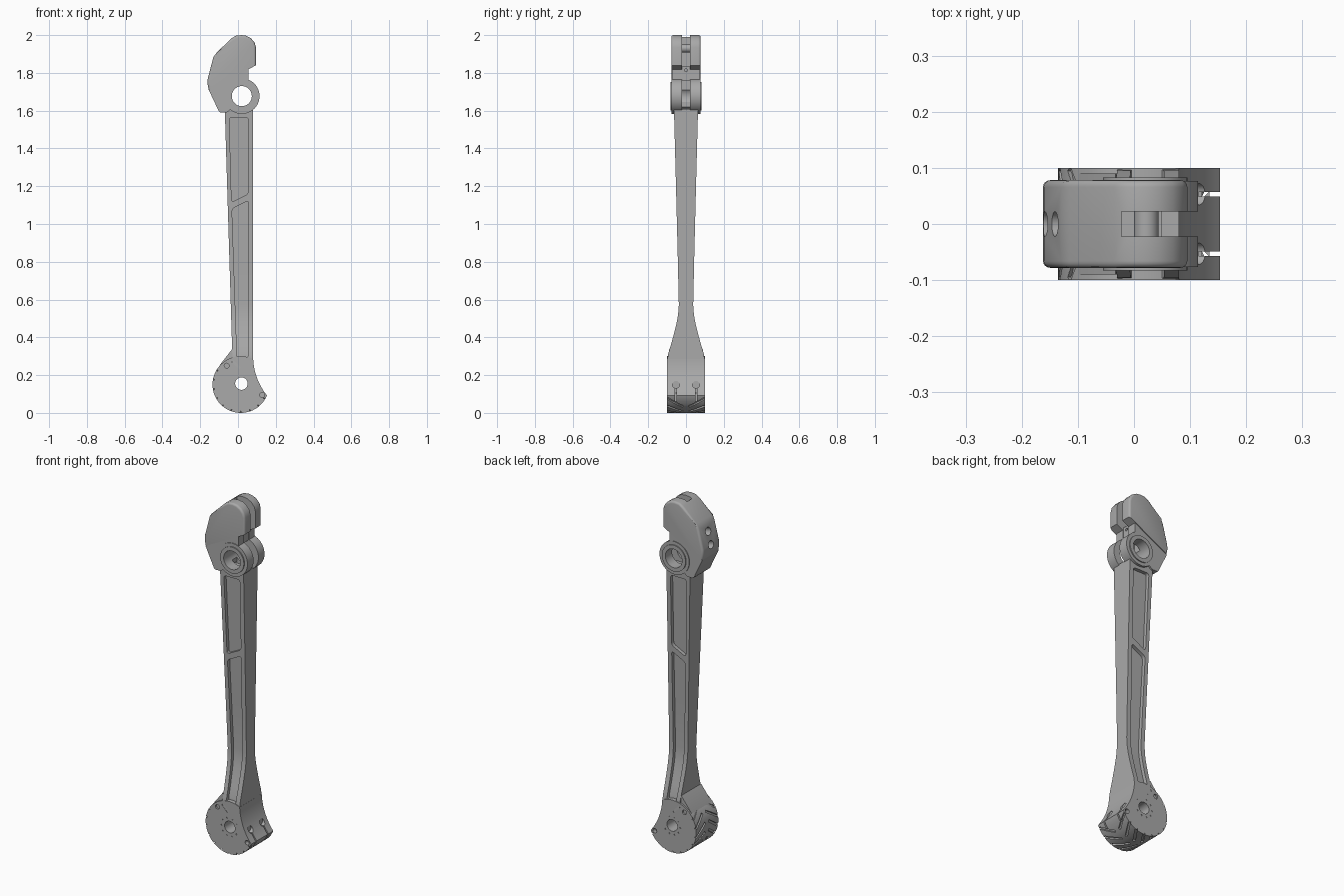
import bpy, bmesh, math
from mathutils import Matrix, Vector

if "Cube" in bpy.data.objects:
    bpy.data.objects.remove(bpy.data.objects["Cube"])

GREY = bpy.data.materials.new("machined_grey")
GREY.use_nodes = True
GREY.diffuse_color = (0.4, 0.4, 0.4, 1)
GREY.node_tree.nodes["Principled BSDF"].inputs["Base Color"].default_value = (0.4, 0.4, 0.4, 1)


def finish(bm, name):
    bmesh.ops.recalc_face_normals(bm, faces=bm.faces)
    me = bpy.data.meshes.new(name)
    bm.to_mesh(me)
    bm.free()
    me.materials.append(GREY)
    ob = bpy.data.objects.new(name, me)
    bpy.context.collection.objects.link(ob)
    return ob


def prism(name, pts, lo, hi, axis="y", rim=0, corner=0, open_end=False):
    """Extrude an outline along y (points x,z) or x (points y,z)."""
    bm = bmesh.new()
    place = (lambda a, b, d: (a, d, b)) if axis == "y" else (lambda a, b, d: (d, a, b))
    n = len(pts)
    rings = [[bm.verts.new(place(a, b, d)) for a, b in pts] for d in (lo, hi)]
    for ring in rings:
        bm.faces.new(ring)
    for i in range(n):
        j = (i + 1) % n
        bm.faces.new((rings[0][i], rings[0][j], rings[1][j], rings[1][i]))
    if corner:
        edges = [bm.edges.get((rings[0][i], rings[1][i])) for i in range(n)]
        bmesh.ops.bevel(bm, geom=edges, offset=corner, segments=4, profile=0.5, affect="EDGES")
    if rim:
        count = n - 1 if open_end else n
        edges = [bm.edges.get((r[i], r[(i + 1) % n])) for r in rings for i in range(count)]
        bmesh.ops.bevel(bm, geom=edges, offset=rim, segments=4, profile=0.5, affect="EDGES")
    return finish(bm, name)


def disc(name, centre, r, lo, hi, axis="y", rim=0, sides=64):
    pts = [(centre[0] + r * math.cos(math.tau * i / sides),
            centre[1] + r * math.sin(math.tau * i / sides)) for i in range(sides)]
    return prism(name, pts, lo, hi, axis, rim)


def box(name, x, y, z):
    return prism(name, [(x[0], z[0]), (x[1], z[0]), (x[1], z[1]), (x[0], z[1])], *y)


def combine(target, tool, op="DIFFERENCE", keep=False):
    mod = target.modifiers.new("bool", "BOOLEAN")
    mod.operation, mod.object, mod.solver = op, tool, "EXACT"
    bpy.context.view_layer.objects.active = target
    bpy.ops.object.modifier_apply(modifier=mod.name)
    if not keep:
        bpy.data.objects.remove(tool)


def side_outline(inset):
    """Symmetric y-z outline of the shaft, flared at the foot."""
    half = [(0.13, 0.0985), (0.28, 0.0985), (0.31, 0.095), (0.37, 0.077), (0.43, 0.061),
            (0.48, 0.049), (0.52, 0.042), (0.57, 0.038), (0.8, 0.043), (1.2, 0.053), (1.62, 0.064)]
    half = [(h - inset, z) for z, h in half]
    return half + [(-h, z) for h, z in reversed(half)]


FOOT, R = (0.015, 0.15), 0.15
KNEE = (0.02, 1.677)

# Shaft: front outline trimmed by the side outline
shaft = prism("shaft", [(-0.025, 0.14), (0.08, 0.14), (0.08, 1.61), (-0.07, 1.61)], -0.2, 0.2)
combine(shaft, prism("side", side_outline(0), -0.3, 0.3, "x"), "INTERSECT")

# Lightening pockets on both faces, leaving a central web
for outline in ([(-0.046, 1.565), (0.055, 1.565), (0.055, 1.16), (-0.034, 1.115)],
                [(-0.032, 1.08), (0.055, 1.125), (0.053, 0.29), (-0.005, 0.29)]):
    pocket = prism("pocket", outline, -0.2, 0.2, corner=0.014)
    combine(pocket, prism("web", side_outline(0.02), -0.3, 0.3, "x"))
    combine(shaft, pocket)

# Foot: rounded disc, hollowed at the front to leave a pointed toe
foot = disc("foot", FOOT, R, -0.1, 0.1, rim=0.025, sides=72)
combine(foot, disc("hollow", (0.41, 0.3), 0.33, -0.3, 0.3, sides=128))

# Chevron tread
for side in (-1, 1):
    bm = bmesh.new()
    for i in range(10):
        theta = math.radians(140 + 20 * i)
        m = (Matrix.Translation((FOOT[0], 0, FOOT[1])) @ Matrix.Rotation(-theta, 4, "Y")
             @ Matrix.Translation((R, side * 0.057, 0)) @ Matrix.Rotation(side * 0.6, 4, "X")
             @ Matrix.Diagonal((0.022, 0.1, 0.012, 1)))
        bmesh.ops.create_cube(bm, size=1, matrix=m)
    combine(foot, finish(bm, "tread"))

# Toe holes with slits, and screw holes in the foot sides
for side in (-1, 1):
    y = side * 0.053
    combine(foot, disc("toe_hole", (y, 0.15), 0.019, 0.105, 0.3, "x", sides=24))
    combine(foot, box("toe_slit", (0.115, 0.3), (y - 0.004, y + 0.004), (0.06, 0.145)))
    for centre in ((-0.06, 0.25), (0.128, 0.095)):
        a, b = sorted((side * 0.075, side * 0.2))
        combine(foot, disc("screw_hole", centre, 0.013, a, b, sides=20))
    for i in range(10):
        t = math.tau * i / 10
        c = (0.018 + 0.052 * math.cos(t), 0.155 + 0.052 * math.sin(t))
        a, b = sorted((side * 0.096, side * 0.2))
        combine(foot, disc("dot", c, 0.004, a, b, sides=8))

# Heel fin above the disc, with a slit beside the shaft
fin = prism("heel_fin", [(-0.11, 0.22), (-0.095, 0.255), (-0.033, 0.335), (-0.005, 0.265), (-0.03, 0.2)],
            -0.09, 0.09)
for part in (fin, foot):
    combine(part, prism("heel_slit", [(-0.033, 0.27), (0.006, 0.23), (0.014, 0.24), (-0.025, 0.28)],
                        -0.3, 0.3))

# Ankle axle hole
for part in (foot, shaft):
    combine(part, disc("axle", (0.018, 0.155), 0.033, -0.3, 0.3, sides=40))

# Knee hub with raised bearing rims
knee = disc("knee_hub", KNEE, 0.094, -0.077, 0.077, rim=0.012)
for side in (-1, 1):
    a, b = sorted((side * 0.06, side * 0.083))
    combine(knee, disc("bearing_rim", KNEE, 0.075, a, b, rim=0.003), "UNION")

# Head: upper cap and lower bracket meeting on a slanted joint
cap = prism("head_cap", [(0.095, 1.84), (0.095, 1.935), (0.088, 1.96), (0.07, 1.982), (0.045, 1.996),
                         (0.02, 2.0), (-0.01, 1.997), (-0.035, 1.983), (-0.115, 1.905), (-0.13, 1.885),
                         (-0.16, 1.77), (-0.162, 1.745), (-0.155, 1.71)],
            -0.078, 0.078, rim=0.012, open_end=True)
bracket = prism("head_bracket", [(-0.155, 1.71), (-0.103, 1.6), (-0.095, 1.59), (-0.06, 1.59),
                                 (0.02, 1.65), (0.055, 1.7), (0.055, 1.82)], -0.073, 0.073)

# Centre slot through the cap, bracket and knee, and the knee bore
for part in (cap, bracket, knee):
    combine(part, box("slot", (-0.022, 0.3), (-0.022, 0.022), (1.5, 2.1)))
combine(knee, box("slot", (-0.05, 0.3), (-0.022, 0.022), (1.5, 2.1)))
for part in (knee, bracket):
    combine(part, disc("bore", KNEE, 0.053, -0.3, 0.3))

# Two round holes in the back of the head
for x, z in ((-0.14, 1.843), (-0.158, 1.772)):
    hole = disc("back_hole", (0, 0), 0.022, -0.04, 0.04, "x", sides=28)
    hole.data.transform(Matrix.Translation((x, 0, z)) @ Matrix.Rotation(math.radians(14), 4, "Y"))
    combine(cap, hole)

# Pin and stop block inside the slot
disc("slot_pin", (0.022, 1.93), 0.022, -0.03, 0.03, sides=32)
block = box("slot_block", (0.01, 0.05), (-0.03, 0.03), (1.76, 1.835))
combine(block, disc("block_hole", (0, 1.815), 0.008, 0.03, 0.3, "x", sides=16))

# Smooth curved faces, keep crisp edges
bpy.ops.object.select_all(action="DESELECT")
for ob in bpy.context.collection.objects:
    if ob.type == "MESH" and ob.data.materials and ob.data.materials[0] == GREY:
        ob.select_set(True)
        bpy.context.view_layer.objects.active = ob
bpy.ops.object.shade_smooth_by_angle(angle=math.radians(25))
